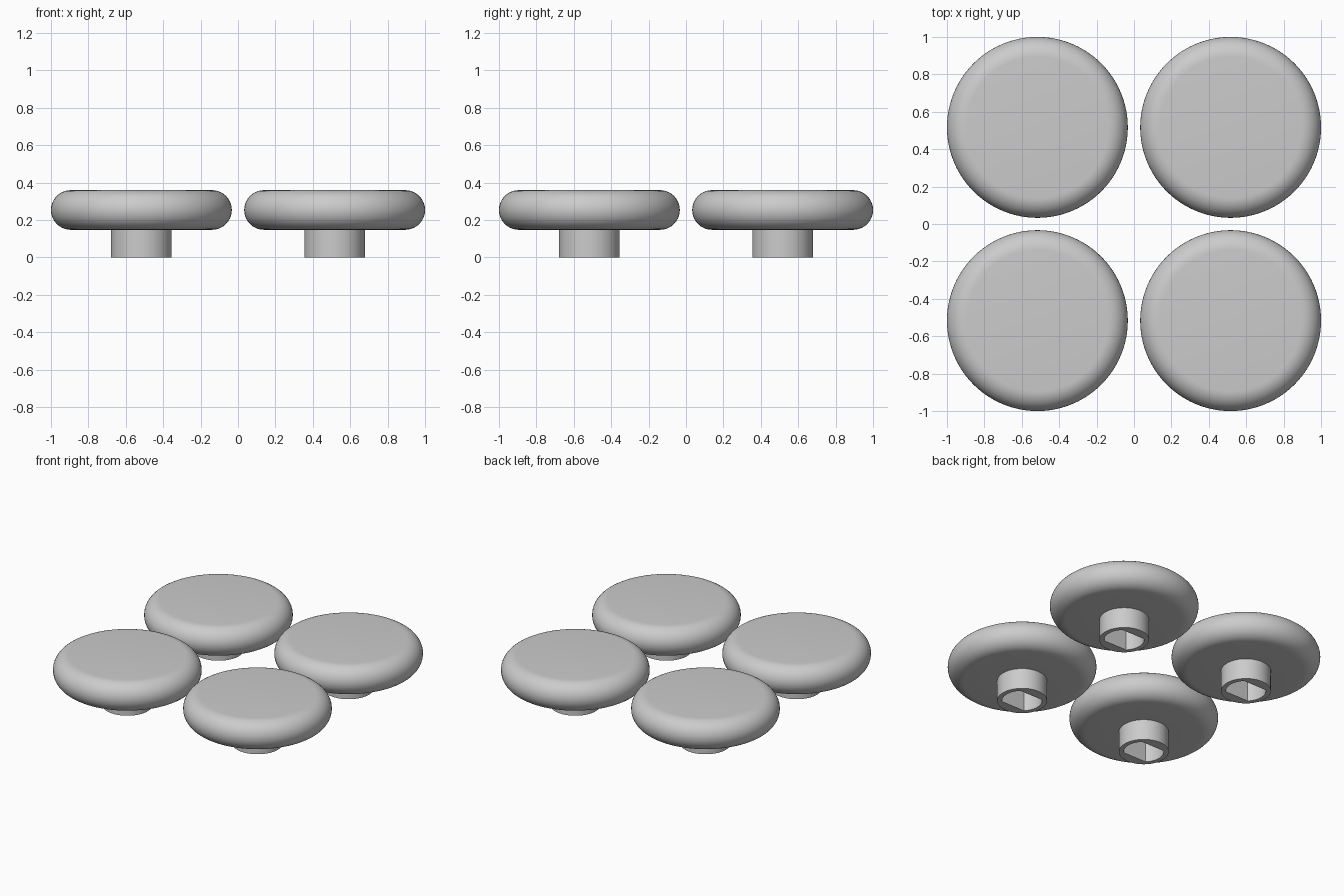
import bpy, bmesh, math

cube = bpy.data.objects.get("Cube")
if cube:
    bpy.data.objects.remove(cube)

grey = bpy.data.materials.new("plain grey")
grey.use_nodes = True
COLOUR = (0.6, 0.6, 0.6, 1)
grey.diffuse_color = COLOUR
grey.node_tree.nodes["Principled BSDF"].inputs["Base Color"].default_value = COLOUR

SPACING = 0.5165                  # knob centre from the middle
RADIUS, STEM_R, BORE_R = 0.4835, 0.162, 0.13
BASE_Z, TOP_Z = 0.148, 0.36
FLAT = BORE_R * math.sqrt(0.5)    # distance of the bore flats from its axis
SEGMENTS = 96


def circle(radius):
    step = math.tau / SEGMENTS
    return [(radius * math.cos(i * step), radius * math.sin(i * step))
            for i in range(SEGMENTS)]


def bore_outline():
    # round hole with two opposite flats
    return [(x, max(-FLAT, min(FLAT, y))) for x, y in circle(BORE_R)]


def knob_mesh():
    bm = bmesh.new()

    def ring(points, z):
        return [bm.verts.new((x, y, z)) for x, y in points]

    def bridge(a, b):
        for i in range(SEGMENTS):
            j = (i + 1) % SEGMENTS
            bm.faces.new((a[i], a[j], b[j], b[i]))

    # bore, stem and half-round rim as one stack of rings
    r = (TOP_Z - BASE_Z) / 2
    rings = [ring(bore_outline(), BASE_Z), ring(bore_outline(), 0),
             ring(circle(STEM_R), 0), ring(circle(STEM_R), BASE_Z)]
    arc_steps = 20
    for k in range(arc_steps + 1):
        a = math.pi * (k / arc_steps - 0.5)
        rings.append(ring(circle(RADIUS - r + r * math.cos(a)),
                          BASE_Z + r + r * math.sin(a)))
    for a, b in zip(rings, rings[1:]):
        bridge(a, b)
    bm.faces.new(rings[-1])       # flat top
    bm.faces.new(rings[0][::-1])  # bore ceiling
    bmesh.ops.recalc_face_normals(bm, faces=bm.faces)
    mesh = bpy.data.meshes.new("knob")
    bm.to_mesh(mesh)
    bm.free()
    mesh.materials.append(grey)
    return mesh


# four equal knobs
mesh = knob_mesh()
bpy.ops.object.select_all(action="DESELECT")
for side, sx in (("left", 1), ("right", -1)):
    for end, sy in (("front", -1), ("back", 1)):
        knob = bpy.data.objects.new(f"knob_{end}_{side}", mesh)
        knob.location = (sx * SPACING, sy * SPACING, 0)
        bpy.context.collection.objects.link(knob)
        knob.select_set(True)
        bpy.context.view_layer.objects.active = knob
bpy.ops.object.shade_smooth_by_angle(angle=math.radians(30))
